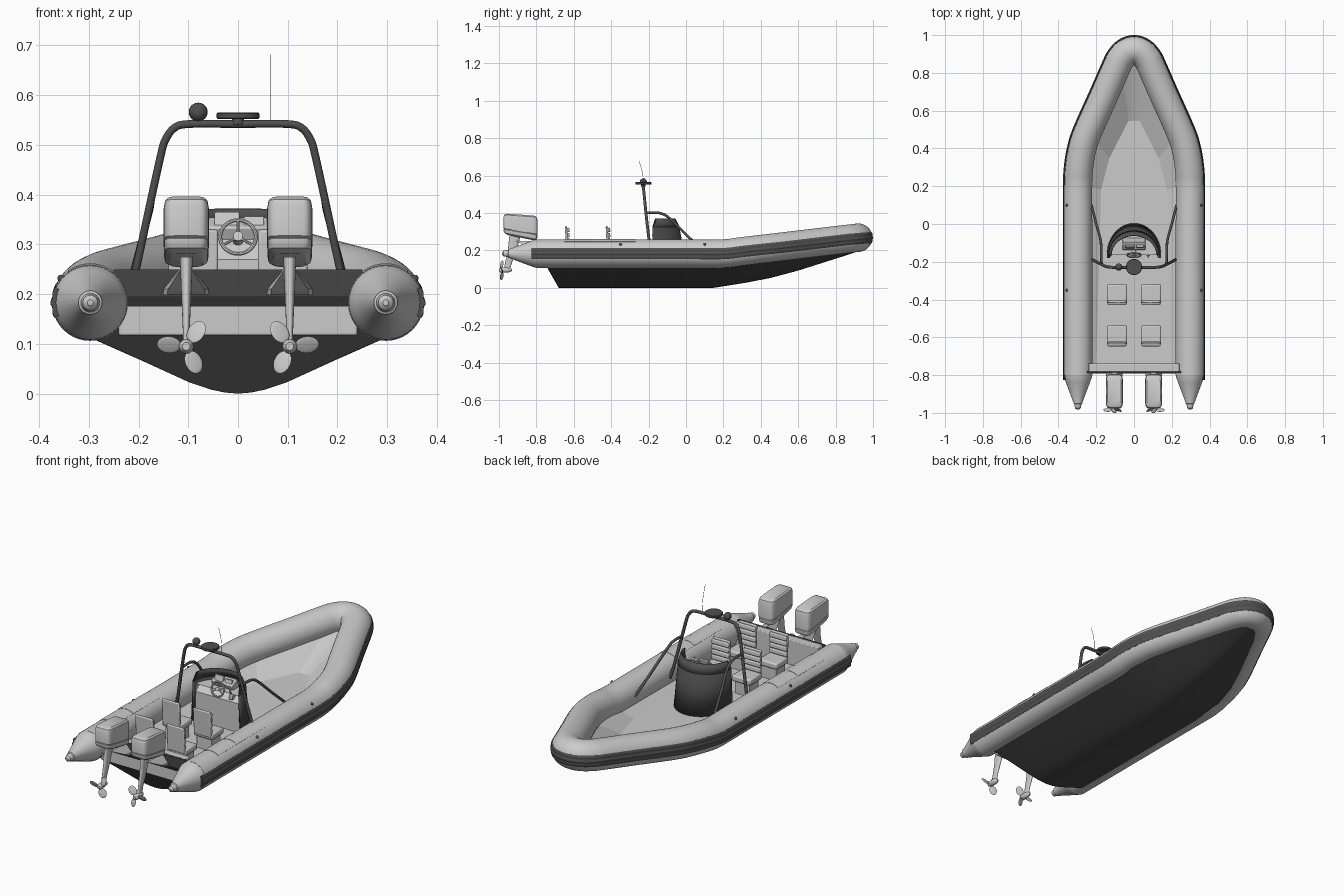
import bpy, bmesh
from math import sin, cos, pi, radians
from mathutils import Vector as V, Matrix as M

if "Cube" in bpy.data.objects:
    bpy.data.objects.remove(bpy.data.objects["Cube"])


def material(name, g):
    m = bpy.data.materials.new(name)
    m.diffuse_color = (g, g, g, 1)
    m.use_nodes = True
    m.node_tree.nodes["Principled BSDF"].inputs["Base Color"].default_value = m.diffuse_color
    return m


DARK, BLACK = material("dark_hull", 0.06), material("dark_fittings", 0.08)


def finish(name, bm, mat=None, mirror=False, bevel=0, angle=35):
    bmesh.ops.recalc_face_normals(bm, faces=bm.faces)
    me = bpy.data.meshes.new(name)
    bm.to_mesh(me)
    bm.free()
    ob = bpy.data.objects.new(name, me)
    bpy.context.collection.objects.link(ob)
    if mat:
        me.materials.append(mat)
    bpy.ops.object.select_all(action='DESELECT')
    ob.select_set(True)
    bpy.context.view_layer.objects.active = ob
    bpy.ops.object.shade_smooth_by_angle(angle=radians(angle))
    if bevel:
        b = ob.modifiers.new("bevel", 'BEVEL')
        b.width, b.segments = bevel, 2
    if mirror:
        ob.modifiers.new("mirror", 'MIRROR')
    return ob


def loft(name, rings, closed=True, caps=True, **kw):
    bm = bmesh.new()
    vs = [[bm.verts.new(p) for p in r] for r in rings]
    n = len(rings[0])
    for a, b in zip(vs, vs[1:]):
        for i in range(n if closed else n - 1):
            j = (i + 1) % n
            bm.faces.new((a[i], a[j], b[j], b[i]))
    if caps:
        bm.faces.new(vs[0])
        bm.faces.new(vs[-1])
    return finish(name, bm, **kw)


def smooth(pts, n=6):
    # Catmull-Rom interpolation through the points
    p = [V(q) for q in pts]
    p = [p[0] * 2 - p[1]] + p + [p[-1] * 2 - p[-2]]
    out = []
    for a, b, c, d in zip(p, p[1:], p[2:], p[3:]):
        for k in range(n):
            t = k / n
            out.append(0.5 * (2 * b + (c - a) * t + (2 * a - 5 * b + 4 * c - d) * t * t
                              + (3 * b - a - 3 * c + d) * t ** 3))
    return out + [p[-2]]


def circle(r, n=12):
    return [(r * cos(2 * pi * i / n), r * sin(2 * pi * i / n)) for i in range(n)]


def sweep(name, path, prof, up=(0, 0, 1), **kw):
    path = [V(p) for p in path]
    rings = []
    for i, p in enumerate(path):
        t = (path[min(i + 1, len(path) - 1)] - path[max(i - 1, 0)]).normalized()
        s = t.cross(V(up)).normalized()
        u = s.cross(t)
        rings.append([p + s * a + u * b for a, b in prof])
    return loft(name, rings, **kw)


def box(name, c, size, rx=0, bevel=0.004, **kw):
    bm = bmesh.new()
    bmesh.ops.create_cube(bm, size=1, matrix=M.Translation(c) @ M.Rotation(radians(rx), 4, 'X') @ M.Diagonal((*size, 1)))
    return finish(name, bm, bevel=bevel, **kw)


def ball(name, mat4, **kw):
    bm = bmesh.new()
    bmesh.ops.create_uvsphere(bm, u_segments=20, v_segments=12, radius=1, matrix=mat4)
    return finish(name, bm, **kw)


def arc_profile(a0, a1, radii, inner):
    n = len(radii)
    an = [radians(a0 + (a1 - a0) * i / (n - 1)) for i in range(n)]
    return ([(r * cos(a), r * sin(a)) for r, a in zip(radii, an)]
            + [(inner * cos(a), inner * sin(a)) for a in reversed(an)])


# Inflatable collar
def tube_z(y):
    return 0.183 + max(0, y - 0.2) * 0.118


R = 0.076
half = [(.297, -.8), (.297, -.4), (.297, 0), (.297, .2), (.292, .3), (.275, .4), (.245, .49),
        (.16, .68), (.092, .835), (.071, .875), (.04, .908)]
plan = half + [(0, .921)] + [(-x, y) for x, y in reversed(half)]
path = smooth([(x, y, tube_z(y)) for x, y in plan])
sweep("inflatable_tube", path, circle(R, 40))

# Ribbed rubbing strake around the outside
ribs = [.077, .0785, .0785, .0768, .0768, .0795, .0795, .0768, .0768, .0785, .0785, .077]
rail = [(.297, -.825, .183)] + path + [(-.297, -.825, .183)]
sweep("rubbing_strake", rail, arc_profile(-23, 23, ribs, .068), mat=BLACK, angle=20)

# Tube end cones, wear pads and valves
prof = [(R, -.79), (.074, -.81), (.064, -.838), (.024, -.945), (.024, -.95), (.019, -.953), (.015, -.975), (.006, -.983)]
loft("tube_end_cone", [[(.297 + a, y, .183 + b) for a, b in circle(r, 40)] for r, y in prof], mirror=True, angle=25)
for y0, y1, r in ((-.27, -.65, .0775), (-.43, -.50, .079)):
    sweep("tube_wear_pad", [(.297, y1, .183), (.297, y0, .183)], arc_profile(55, 125, [r] * 12, .073), mirror=True)
for y in (.1, -.35):
    ball("tube_valve", M.Translation((.356, y, .232)) @ M.Diagonal((.007, .007, .007, 1)), mat=BLACK, mirror=True)

# V-shaped hull: y, half width, keel height
stations = [(-.68, .29, 0), (.15, .292, 0), (.32, .288, .027), (.45, .258, .052), (.6, .197, .092),
            (.72, .142, .13), (.83, .092, .165), (.9, .04, .188)]
vee = [(0, 0), (.09, .02), (.18, .07), (.33, .2), (.66, .6), (1, 1)]
rings = []
for k, (y, w, kz) in enumerate(stations):
    cz = max(tube_z(y) - .073, kz + .004)
    side = [(t * w, kz + (cz - kz) * f) for t, f in vee] + [(w, tube_z(y) + (.012 if k == 0 else 0))]
    sec = [(-x, z) for x, z in reversed(side[1:])] + side
    rings.append([(x, y - (.57 * z if k == 0 else 0), z) for x, z in sec])
hull = loft("hull", rings, closed=False, caps=False, mat=DARK)
loft("transom_skin", [[(x, y + .002, z) for x, y, z in rings[0]], [(x, y - .001, z) for x, y, z in rings[0]]], mat=DARK)
box("transom_top", (0, -.784, .222), (.5, .012, .056), mat=DARK, bevel=.002)
box("transom_board", (0, -.76, .183), (.48, .042, .132), bevel=.004)

# Cockpit floor and sloping bow sides
mid = [(0, -.78, .12), (0, .2, .12), (0, .36, .12), (0, .545, .122), (0, .55, .123)]
inner = [(.2, -.78, .12), (.175, .18, .12), (.13, .35, .12), (.03, .545, .122), (0, .55, .123)]
outer = [(.25, -.78, .14), (.25, .2, .16), (.215, .45, .19), (.06, .8, .235), (0, .88, .24)]
bm = bmesh.new()
rows = [[bm.verts.new(p) for p in r] for r in (mid, inner, outer)]
for a, b in zip(rows, rows[1:]):
    for i in range(4):
        bm.faces.new((a[i], b[i], b[i + 1], a[i + 1]))
bmesh.ops.remove_doubles(bm, verts=bm.verts, dist=1e-5)
finish("cockpit_floor", bm, mirror=True, angle=5)


# Steering console with wraparound screen
def bow(a, b, z, back=-.18, n=28):
    arc = [(a * cos(pi * i / n), -.165 + b * sin(pi * i / n), z) for i in range(n + 1)]
    return [(a, back, z)] + arc + [(-a, back, z)]


shell = loft("console_shell", [bow(.14, .165, .118), bow(.131, .125, .325)], closed=False, caps=False, mat=DARK)
screen = loft("windscreen", [bow(.133, .127, .325), bow(.122, .105, .37, -.16)], closed=False, caps=False, mat=BLACK)
for ob in (shell, screen):
    s = ob.modifiers.new("thickness", 'SOLIDIFY')
    s.thickness, s.offset = .008, 0
loft("dashboard", [bow(.132, .15, .118, -.165), bow(.127, .125, .27, -.165), bow(.125, .12, .31, -.13)], angle=30)
box("instrument_panel", (0, -.105, .322), (.12, .05, .05), rx=25)
box("chart_display", (-.022, -.12, .347), (.05, .012, .035), rx=-15, bevel=.002)
box("gauge_cluster", (.032, -.12, .343), (.04, .012, .026), rx=-15, bevel=.002)
box("throttle_box", (.075, -.155, .295), (.022, .03, .03))
sweep("throttle_lever", [(.075, -.16, .3), (.075, -.175, .335)], circle(.004), up=(1, 0, 0))

# Steering wheel
hub = V((0, -.165, .315))
tilt = M.Rotation(radians(70), 3, 'X')
ringpts = [hub + tilt @ V((.036 * cos(2 * pi * i / 32), .036 * sin(2 * pi * i / 32), 0)) for i in range(33)]
sweep("steering_wheel_rim", ringpts, circle(.004, 8), up=tilt @ V((0, 0, 1)))
for a in (90, 210, 330):
    d = tilt @ V((cos(radians(a)), sin(radians(a)), 0))
    sweep("steering_wheel_spoke", [hub, hub + d * .035], circle(.003, 8), up=tilt @ V((0, 0, 1)))
sweep("steering_column", [hub + V((0, -.005, .002)), (0, -.11, .3)], circle(.01))

# Seats: two rows of two
for y in (-.37, -.588):
    box("seat_pedestal", (.09, y, .15), (.085, .08, .07), mirror=True)
    box("seat_cushion", (.09, y, .198), (.108, .1, .032), bevel=.008, mirror=True)
    box("seat_back", (.09, y - .05, .262), (.1, .012, .135), rx=3, bevel=.005, mirror=True)
    for k in range(4):
        box("seat_back_roll", (.09, y - .042, .228 + .027 * k), (.098, .014, .024), rx=3, bevel=.005, mirror=True)

# Radar arch and its forward braces
arch = [(.222, -.187, .18), (.205, -.197, .25), (.177, -.212, .38), (.155, -.222, .48), (.146, -.225, .51),
        (.128, -.228, .534), (.098, -.23, .542)]
arch = arch + [(0, -.23, .542)] + [(-x, y, z) for x, y, z in reversed(arch)]
sweep("radar_arch", smooth(arch), circle(.0078, 14), up=(0, 1, 0), mat=BLACK)
brace = [(.172, -.213, .4), (.173, -.17, .402), (.174, -.125, .395), (.178, -.08, .365), (.2, .0, .285), (.225, .1, .19)]
sweep("arch_brace", smooth(brace), circle(.0068, 12), up=(1, 0, 0), mat=BLACK, mirror=True)

# Radar disc, light ball and whip aerial
loft("radar_disc", [[(a, b - .228, z) for a, b in circle(r, 32)]
                    for r, z in ((.041, .552), (.043, .554), (.043, .563), (.041, .565))], mat=BLACK)
sweep("radar_mount", [(0, -.23, .54), (0, -.228, .555)], circle(.012), up=(0, 1, 0), mat=BLACK)
ball("search_light", M.Translation((-.08, -.228, .566)) @ M.Diagonal((.019, .019, .019, 1)), mat=BLACK)
sweep("whip_aerial", smooth([(.066, -.228, .54), (.066, -.232, .61), (.066, -.252, .682)]), circle(.0009, 6),
      up=(1, 0, 0), mat=BLACK)

# Twin outboard engines
EX = .104


def rounded(z, hx, y0, y1, slope=0, e=.4, n=32):
    pts = []
    for i in range(n):
        c, s = cos(2 * pi * i / n), sin(2 * pi * i / n)
        dx = hx * abs(c) ** e * (1 if c > 0 else -1)
        dy = (y1 - y0) / 2 * abs(s) ** e * (1 if s > 0 else -1)
        pts.append((EX + dx, (y0 + y1) / 2 + dy, z - slope * dy))
    return pts


cowl = [(.268, .033, .2), (.276, .043, .2), (.285, .045, .2), (.297, .045, .17), (.299, .0435, .17), (.302, .0455, .17),
        (.37, .0455, .08), (.384, .043, .07), (.391, .036, .07)]
loft("engine_cowl", [rounded(z, hx, -.885 - hx * 2, -.885 + hx * 2, s, e=.33) for z, hx, s in cowl], mirror=True, angle=30)
loft("engine_leg", [rounded(.275, .013, -.945, -.885, e=.8), rounded(.2, .01, -.952, -.905, e=.8),
                    rounded(.13, .007, -.968, -.932, e=.8), rounded(.09, .007, -.975, -.942, e=.8)], mirror=True)
loft("engine_bracket", [[(EX - h, -.785, z), (EX + h, -.785, z), (EX + h * .8, y, z), (EX - h * .8, y, z)]
                        for z, h, y in ((.198, .048, -.81), (.21, .046, -.83), (.25, .013, -.91))], mirror=True)
loft("gearcase", [[(EX + a, y, .095 + b) for a, b in circle(r, 20)]
                  for r, y in ((.004, -.93), (.011, -.94), (.0145, -.96), (.0145, -.99), (.008, -1.0))], mirror=True)
for ang in (-65, 55, 175):
    # blades fan around the hub, mirrored to the other engine
    m = (M.Translation((EX, -.985, .095)) @ M.Rotation(radians(ang + 180), 4, 'Y') @ M.Translation((.035, 0, 0))
         @ M.Rotation(radians(28), 4, 'X') @ M.Diagonal((.024, .003, .019, 1)))
    ball("propeller_blade", m, mirror=True)
